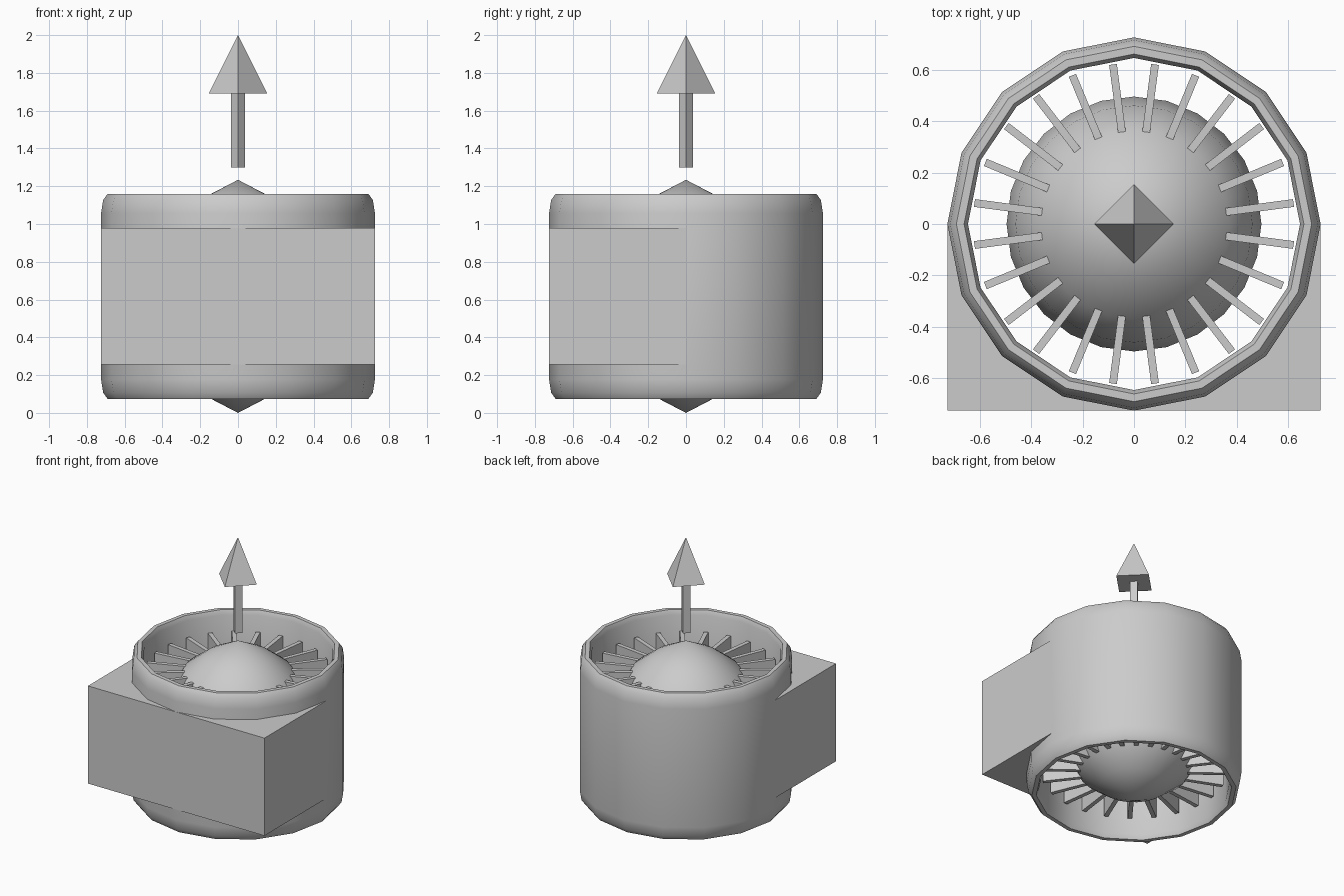
import bpy, bmesh, math

if "Cube" in bpy.data.objects:
    bpy.data.objects.remove(bpy.data.objects["Cube"])

MID = 0.617   # mid height: the duct, fan and housing are symmetric about it


def finish(bm, name, smooth=None):
    bmesh.ops.remove_doubles(bm, verts=bm.verts, dist=1e-5)
    bmesh.ops.recalc_face_normals(bm, faces=bm.faces)
    me = bpy.data.meshes.new(name)
    bm.to_mesh(me)
    bm.free()
    ob = bpy.data.objects.new(name, me)
    bpy.context.collection.objects.link(ob)
    if smooth:
        bpy.ops.object.select_all(action='DESELECT')
        ob.select_set(True)
        bpy.context.view_layer.objects.active = ob
        bpy.ops.object.shade_smooth_by_angle(angle=math.radians(smooth))
    return ob


def lathe(name, profile, sides, closed=False, smooth=None):
    """Revolve (radius, z) points about z, first corner on +x."""
    bm = bmesh.new()
    rings = []
    for r, z in profile:
        if r == 0:
            rings.append([bm.verts.new((0, 0, z))] * sides)
        else:
            rings.append([bm.verts.new((r * math.cos(math.tau * i / sides),
                                        r * math.sin(math.tau * i / sides), z))
                          for i in range(sides)])
    pairs = list(zip(rings, rings[1:]))
    if closed:
        pairs.append((rings[-1], rings[0]))
    for a, b in pairs:
        for i in range(sides):
            j = (i + 1) % sides
            quad = list(dict.fromkeys((a[i], a[j], b[j], b[i])))
            if len(quad) > 2:
                bm.faces.new(quad)
    return finish(bm, name, smooth)


def mirrored(half):
    """Repeat an upper half profile (offsets from MID) below the middle."""
    return ([(r, MID + h) for r, h in half]
            + [(r, MID - h) for r, h in reversed(half) if h > 0])


# Duct ring with rounded lips
outer = [(0.69, 0.543), (0.714, 0.51), (0.725, 0.44)]
inner = [(0.645, 0.51), (0.66, 0.543)]
profile = mirrored(outer) + [(r, MID - h) for r, h in reversed(inner)] \
    + [(r, MID + h) for r, h in inner]
lathe("duct", profile, 16, closed=True, smooth=40)

# Pointed hub
hub = [(0, 0.617), (0.23, 0.497), (0.37, 0.39), (0.46, 0.23), (0.495, 0)]
lathe("hub", mirrored(hub), 24, smooth=40)

# Radial fan blades
bm = bmesh.new()
for i in range(24):
    a = math.tau * (i + 0.5) / 24
    c, s = math.cos(a), math.sin(a)
    vs = bmesh.ops.create_cube(bm, size=1)['verts']
    for v in vs:
        x, y = 0.48 + v.co.x * 0.29, v.co.y * 0.03
        v.co = (x * c - y * s, x * s + y * c, MID + v.co.z * 0.79)
finish(bm, "fan_blades")

# Square housing corners wrapped round the front of the duct
R = 0.725
for side, name in ((-1, "housing_left"), (1, "housing_right")):
    pts = [(0, -R), (R, -R), (R, 0)]
    pts += [(0.69 * math.cos(math.tau * k / 16), -0.69 * math.sin(math.tau * k / 16))
            for k in range(5)]
    bm = bmesh.new()
    face = bm.faces.new([bm.verts.new((side * x, y, 0.255)) for x, y in pts])
    top = bmesh.ops.extrude_face_region(bm, geom=[face])['geom']
    bmesh.ops.translate(bm, vec=(0, 0, 0.725),
                        verts=[g for g in top if isinstance(g, bmesh.types.BMVert)])
    finish(bm, name)

# Direction arrow above the hub
lathe("arrow_shaft", [(0, 1.30), (0.036, 1.30), (0.036, 1.70), (0, 1.70)], 4)
lathe("arrow_head", [(0, 1.69), (0.155, 1.69), (0, 2.0)], 4)
